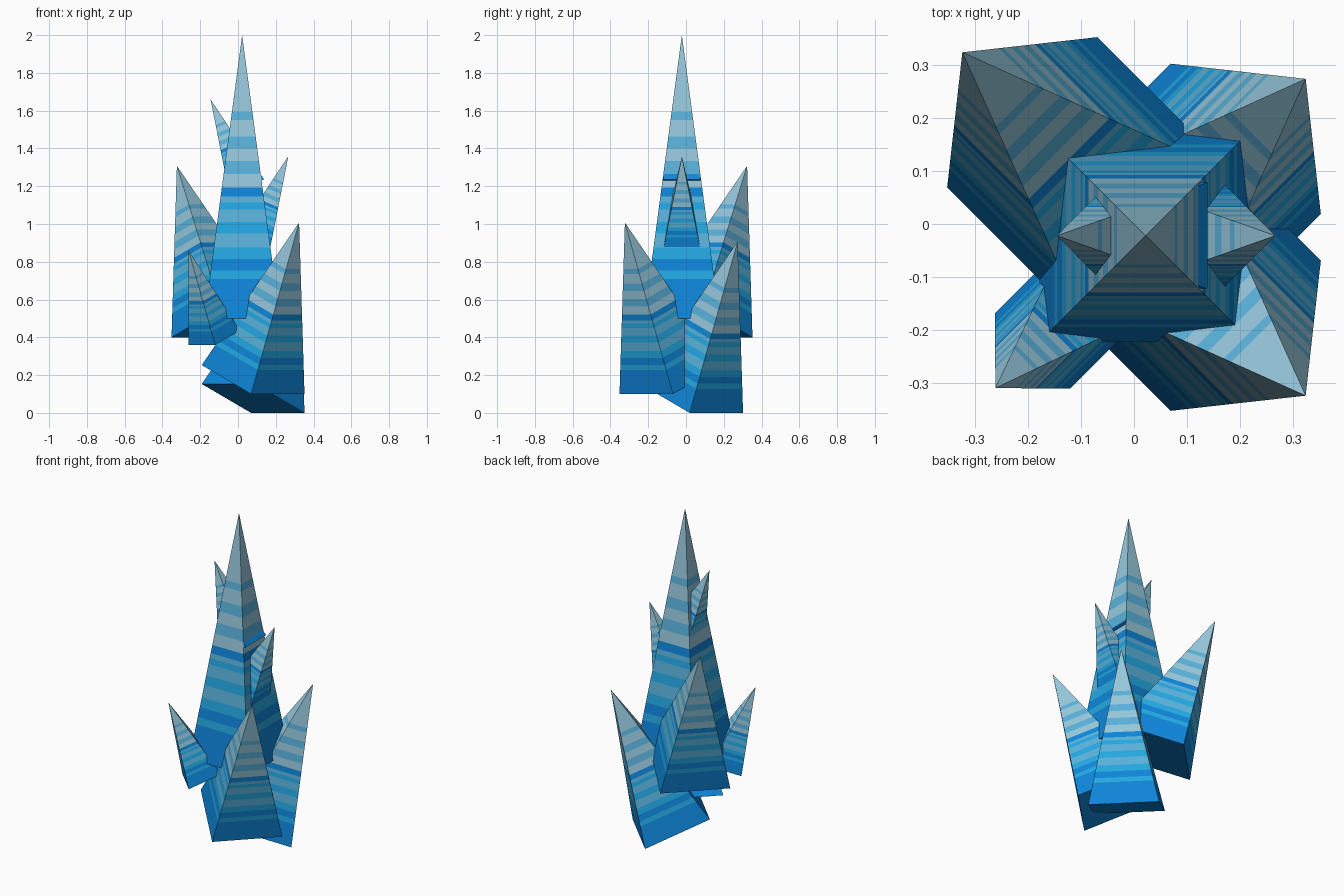
import bpy, bmesh, math
from mathutils import Matrix, Vector

if "Cube" in bpy.data.objects:
    bpy.data.objects.remove(bpy.data.objects["Cube"])

# Flat colours (sRGB converted to linear)
def lin(c):
    return c / 12.92 if c <= 0.04045 else ((c + 0.055) / 1.055) ** 2.4

def material(name, r, g, b):
    m = bpy.data.materials.new(name)
    m.diffuse_color = (lin(r / 255), lin(g / 255), lin(b / 255), 1)
    m.use_nodes = True
    m.node_tree.nodes["Principled BSDF"].inputs["Base Color"].default_value = m.diffuse_color
    return m

PALETTE = [material("deep_blue", 14, 134, 218), material("cyan_blue", 35, 168, 226),
           material("sky_blue", 90, 178, 220), material("pale_ice", 150, 200, 220)]
DEEP, CYAN, SKY, PALE = range(4)

# Stripes: start of each band as a fraction of crystal height, and its colour
BANDS = [(0, DEEP), (.14, CYAN), (.17, DEEP), (.21, CYAN), (.25, SKY), (.30, CYAN),
         (.34, SKY), (.385, CYAN), (.41, SKY), (.43, DEEP), (.463, PALE), (.51, SKY),
         (.555, PALE), (.60, SKY), (.643, PALE), (.70, SKY), (.728, PALE)]

def crystal(name, base, half, height, lean=None):
    """Striped square pyramid; lean is the compass angle it tilts towards."""
    bm = bmesh.new()
    rings = []
    for f, _ in BANDS:
        w = half * (1 - f)
        rings.append([bm.verts.new((x * w, y * w, f * height))
                      for x, y in ((-1, -1), (1, -1), (1, 1), (-1, 1))])
    tip = bm.verts.new((0, 0, height))
    bm.faces.new(rings[0][::-1]).material_index = DEEP
    for i, (_, colour) in enumerate(BANDS):
        for k in range(4):
            a, b = rings[i][k], rings[i][(k + 1) % 4]
            if i + 1 < len(BANDS):
                up = rings[i + 1]
                face = bm.faces.new((a, b, up[(k + 1) % 4], up[k]))
            else:
                face = bm.faces.new((a, b, tip))
            face.material_index = colour
    mat = Matrix.Translation(Vector(base))
    if lean is not None:
        mat = mat @ Matrix.Rotation(math.radians(lean), 4, 'Z') @ Matrix.Rotation(math.radians(22.5), 4, 'Y')
    bm.transform(mat)
    me = bpy.data.meshes.new(name)
    bm.to_mesh(me)
    bm.free()
    for m in PALETTE:
        me.materials.append(m)
    bpy.context.collection.objects.link(bpy.data.objects.new(name, me))

# Upright main spike
crystal("central_spike", (.022, -.022, .5), .2, 1.5)
# Large crystals leaning out at the corners
crystal("front_right_crystal", (.08, -.08, .1765), .2, .9, -45)
crystal("back_right_crystal", (.08, .03, .0765), .2, .9, 45)
crystal("back_left_crystal", (-.08, .08, .4765), .2, .9, 135)
# Small crystals
crystal("front_left_crystal", (-.126, -.174, .398), .1, .5, -135)
crystal("upper_right_crystal", (.075, -.022, .896), .1, .5, 0)
crystal("upper_left_crystal", (.046, -.022, 1.198), .1, .5, 180)
